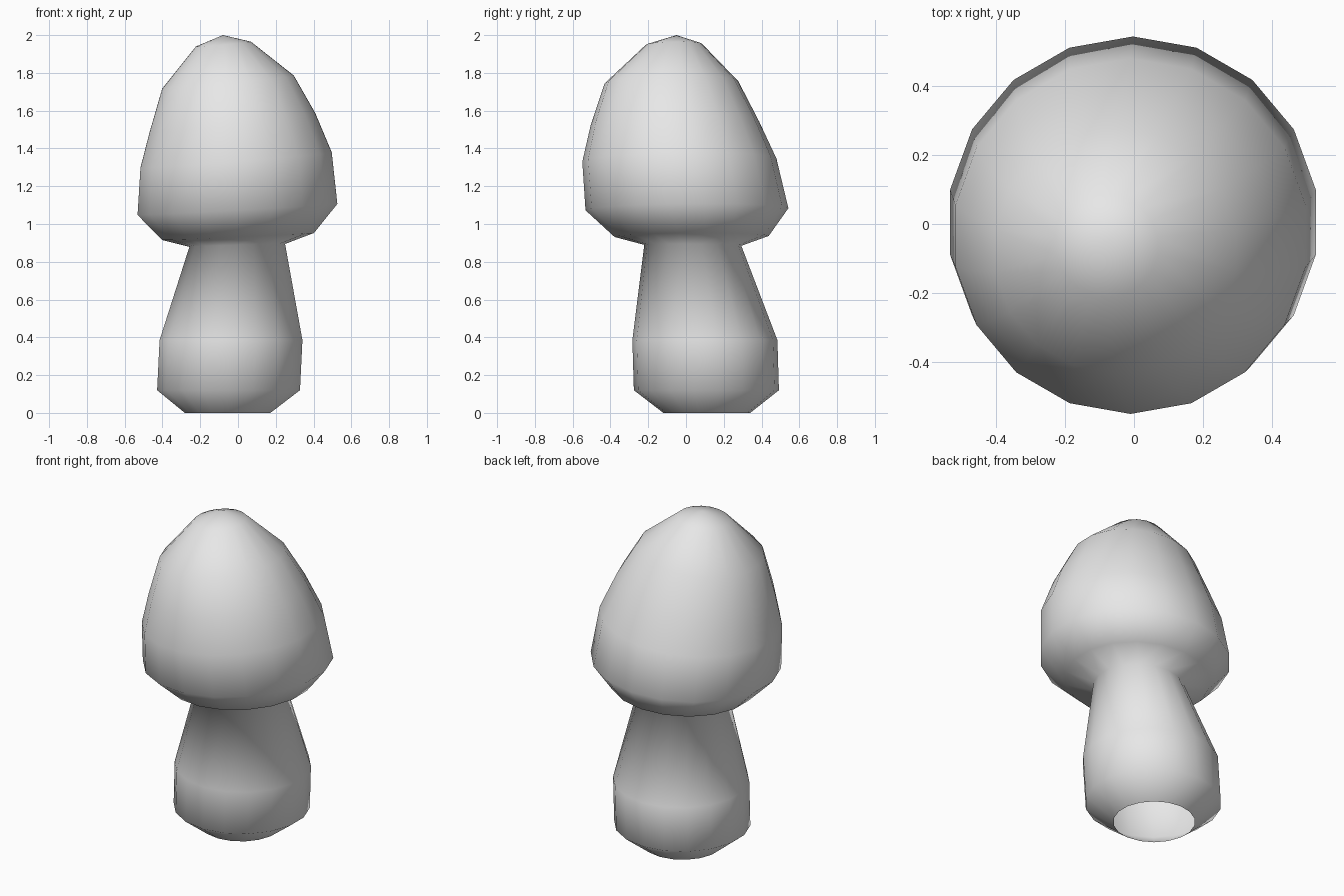
import bpy
import bmesh
from math import cos, sin, tau

# Remove the default cube
cube = bpy.data.objects.get("Cube")
if cube:
    bpy.data.objects.remove(cube, do_unlink=True)

# Single flat colour
grey = bpy.data.materials.new("pale_grey")
grey.use_nodes = True
colour = (0.8, 0.8, 0.8, 1)
grey.diffuse_color = colour
grey.node_tree.nodes["Principled BSDF"].inputs["Base Color"].default_value = colour

SIDES = 18

# Each ring: centre x, centre y, height, radius, tilt along x, tilt along y
RINGS = [
    # stem, open at the base
    (-0.055, 0.11, 0.0, 0.23, 0, 0),
    (-0.05, 0.108, 0.12, 0.384, 0, 0),
    (-0.037, 0.10, 0.385, 0.384, 0, 0),
    (-0.004, 0.036, 0.887, 0.257, 0.03, -0.01),
    # underside and dome of the cap
    (0.0, 0.03, 0.934, 0.408, 0.046, 0.007),
    (-0.003, 0.005, 1.078, 0.537, 0.055, 0.01),
    (-0.01, -0.035, 1.338, 0.514, 0.08, 0.016),
    (-0.03, -0.058, 1.533, 0.446, 0.12, 0.018),
    (-0.053, -0.077, 1.75, 0.354, 0.1, 0.016),
    (-0.077, -0.064, 1.952, 0.148, 0.087, 0.02),
]
APEX = (-0.08, -0.05, 2.0)

bm = bmesh.new()


def add_ring(cx, cy, z, radius, tilt_x, tilt_y):
    verts = []
    for i in range(SIDES):
        angle = tau * (i / SIDES + 0.25)
        dx, dy = radius * cos(angle), radius * sin(angle)
        verts.append(bm.verts.new((cx + dx, cy + dy, z + tilt_x * dx + tilt_y * dy)))
    return verts


# Skin the leaning rings into one continuous surface
rings = [add_ring(*ring) for ring in RINGS]
for low, high in zip(rings, rings[1:]):
    for i in range(SIDES):
        j = (i + 1) % SIDES
        bm.faces.new((low[i], low[j], high[j], high[i]))

# Close the cap at its tip
tip = bm.verts.new(APEX)
for i in range(SIDES):
    bm.faces.new((rings[-1][i], rings[-1][(i + 1) % SIDES], tip))

for face in bm.faces:
    face.smooth = True

mesh = bpy.data.meshes.new("mushroom")
bm.to_mesh(mesh)
bm.free()
mesh.materials.append(grey)
mushroom = bpy.data.objects.new("mushroom", mesh)
bpy.context.collection.objects.link(mushroom)
